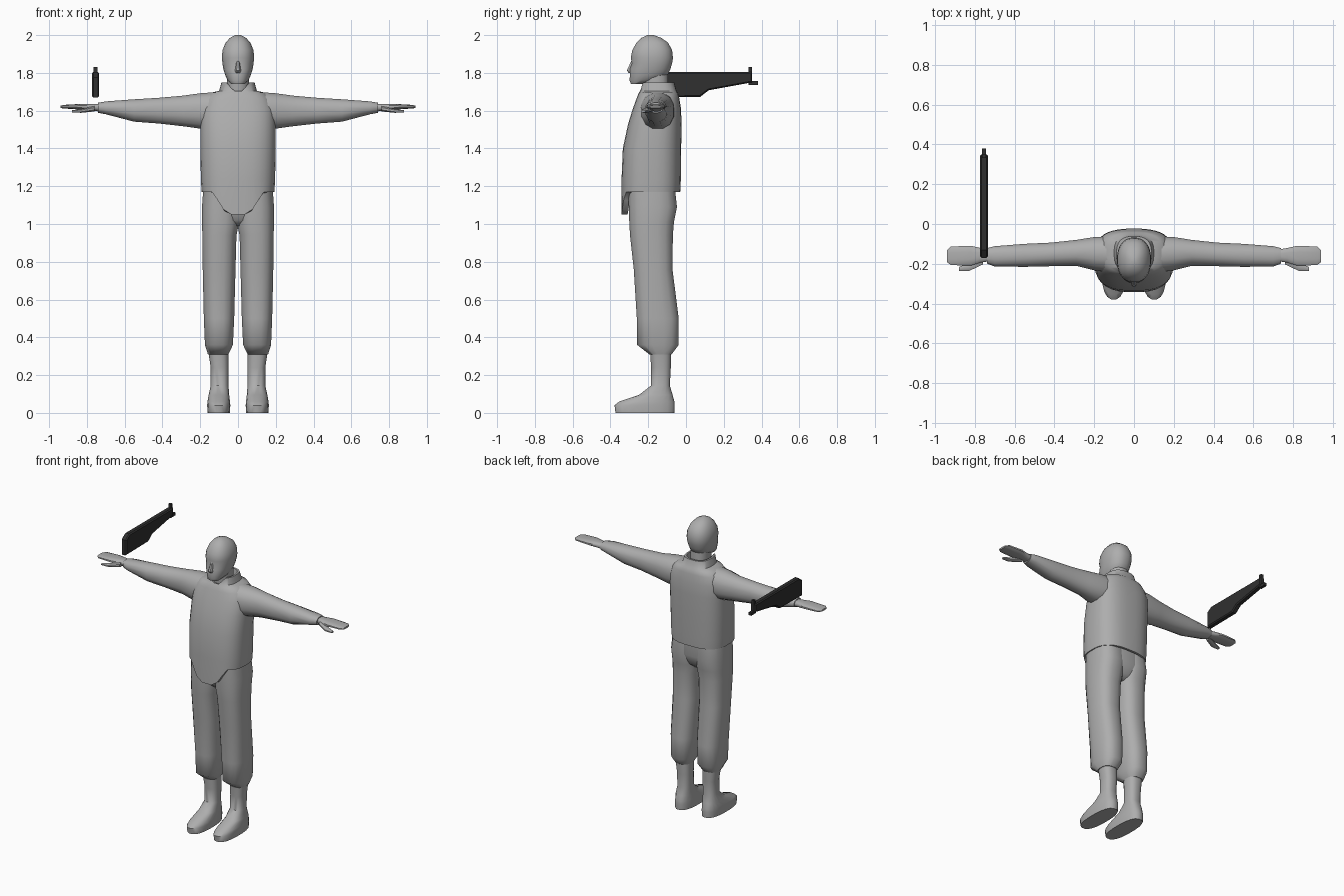
import bpy, bmesh, math


def material(name, v):
    m = bpy.data.materials.new(name)
    m.diffuse_color = (v, v, v, 1)
    return m


GREY = material("light grey", 0.42)
DARK = material("dark gunmetal", 0.03)


def finish(name, bm, mat, angle=50, mirror=False):
    bmesh.ops.recalc_face_normals(bm, faces=bm.faces)
    me = bpy.data.meshes.new(name)
    bm.to_mesh(me)
    bm.free()
    me.materials.append(mat)
    me.shade_smooth()
    me.set_sharp_from_angle(angle=math.radians(angle))
    ob = bpy.data.objects.new(name, me)
    bpy.context.collection.objects.link(ob)
    if mirror:
        ob.modifiers.new("mirror", 'MIRROR').use_clip = False
        ob.modifiers["mirror"].use_mirror_merge = False
    return ob


def loft(name, rings, axis='z', n=16, power=2.3, angle=50, mirror=False):
    """Rings are (position, a0, a1, b0, b1[, (dip depth, outer, inner half width)])."""
    bm = bmesh.new()
    loops = []
    for r in rings:
        t, a0, a1, b0, b1 = r[:5]
        loop = []
        for i in range(n):
            w = 2 * math.pi * (i + 0.5) / n
            c, s = math.cos(w), math.sin(w)
            a = (a0 + a1) / 2 + (a1 - a0) / 2 * math.copysign(abs(c) ** (2 / power), c)
            b = (b0 + b1) / 2 + (b1 - b0) / 2 * math.copysign(abs(s) ** (2 / power), s)
            p = t
            if len(r) > 5 and s < 0:  # dip the front middle of the ring
                depth, outer, inner = r[5]
                p -= depth * min(1, max(0, (outer - abs(a)) / (outer - inner)))
            loop.append(bm.verts.new((a, b, p) if axis == 'z' else (p, a, b)))
        loops.append(loop)
    for l0, l1 in zip(loops, loops[1:]):
        for i in range(n):
            j = (i + 1) % n
            bm.faces.new((l0[i], l0[j], l1[j], l1[i]))
    bm.faces.new(loops[0])
    bm.faces.new(loops[-1])
    return finish(name, bm, GREY, angle, mirror)


def prism(name, x0, x1, outline, bevel=0.0):
    """Extrude a (y, z) outline along x."""
    bm = bmesh.new()
    f = bm.faces.new([bm.verts.new((x0, y, z)) for y, z in outline])
    ext = bmesh.ops.extrude_face_region(bm, geom=[f])
    for v in ext['geom']:
        if isinstance(v, bmesh.types.BMVert):
            v.co.x = x1
    if bevel:
        edges = [e for e in bm.edges if abs(e.verts[0].co.x - e.verts[1].co.x) < 1e-6]
        bmesh.ops.bevel(bm, geom=edges, offset=bevel, segments=1, affect='EDGES')
    return finish(name, bm, DARK, 25)


# Vest: hollow hem with front flap, shoulders, stand-up collar open in front
FLAP = (0.12, 0.135, 0.06)
NECK = (0.05, 0.06, 0.02)
loft("vest", [
    (1.28, -0.17, 0.17, -0.29, -0.06),
    (1.17, -0.18, 0.18, -0.31, -0.045, FLAP),
    (1.17, -0.193, 0.193, -0.343, -0.03, FLAP),
    (1.23, -0.197, 0.197, -0.342, -0.027),
    (1.40, -0.2, 0.2, -0.335, -0.025),
    (1.53, -0.2, 0.2, -0.307, -0.023),
    (1.61, -0.196, 0.196, -0.282, -0.026),
    (1.665, -0.175, 0.175, -0.262, -0.035),
    (1.695, -0.145, 0.145, -0.25, -0.042),
    (1.705, -0.1, 0.1, -0.243, -0.05),
    (1.75, -0.088, 0.088, -0.24, -0.062, NECK),
    (1.75, -0.076, 0.076, -0.23, -0.075, NECK),
    (1.69, -0.07, 0.07, -0.22, -0.085)], n=32, power=2.7, angle=55)

# Neck, head and nose
loft("neck", [(1.67, -0.06, 0.06, -0.225, -0.09),
              (1.80, -0.06, 0.06, -0.235, -0.095)])
loft("head", [
    (1.742, -0.036, 0.036, -0.292, -0.225),
    (1.762, -0.056, 0.056, -0.3, -0.14),
    (1.79, -0.069, 0.069, -0.297, -0.095),
    (1.82, -0.078, 0.078, -0.298, -0.082),
    (1.85, -0.083, 0.083, -0.287, -0.073),
    (1.88, -0.086, 0.086, -0.293, -0.068),
    (1.92, -0.083, 0.083, -0.285, -0.073),
    (1.96, -0.066, 0.066, -0.263, -0.094),
    (1.985, -0.043, 0.043, -0.237, -0.13),
    (2.0, -0.015, 0.015, -0.205, -0.17)], n=24)
loft("nose", [(1.80, -0.014, 0.014, -0.304, -0.27),
              (1.812, -0.017, 0.017, -0.315, -0.27),
              (1.865, -0.008, 0.008, -0.29, -0.26)], n=8)

# Sleeves, hands and thumbs
loft("sleeve", [
    (0.13, -0.245, -0.06, 1.50, 1.70),
    (0.20, -0.235, -0.063, 1.502, 1.695),
    (0.29, -0.212, -0.078, 1.515, 1.682),
    (0.42, -0.214, -0.092, 1.53, 1.67),
    (0.55, -0.217, -0.098, 1.54, 1.662),
    (0.70, -0.215, -0.11, 1.58, 1.65),
    (0.74, -0.20, -0.12, 1.588, 1.643)], axis='x', n=12, mirror=True)
loft("hand", [
    (0.71, -0.185, -0.13, 1.592, 1.637),
    (0.77, -0.195, -0.12, 1.60, 1.637),
    (0.82, -0.21, -0.108, 1.605, 1.637),
    (0.92, -0.208, -0.112, 1.611, 1.631),
    (0.94, -0.192, -0.13, 1.614, 1.626)], axis='x', n=12, power=2.6, mirror=True)
loft("thumb", [
    (0.76, -0.205, -0.165, 1.595, 1.625),
    (0.83, -0.238, -0.195, 1.588, 1.61),
    (0.88, -0.237, -0.215, 1.59, 1.603)], axis='x', n=8, mirror=True)

# Trousers: hips joining two legs gathered above the ankle
loft("hips", [
    (0.99, -0.06, 0.06, -0.25, -0.11),
    (1.02, -0.12, 0.12, -0.285, -0.075),
    (1.09, -0.18, 0.18, -0.302, -0.05),
    (1.24, -0.178, 0.178, -0.30, -0.06)], n=24, power=2.6)
loft("trouser_leg", [
    (0.31, 0.05, 0.16, -0.195, -0.075),
    (0.36, 0.026, 0.176, -0.26, -0.037),
    (0.50, 0.019, 0.182, -0.262, -0.037),
    (0.76, 0.012, 0.188, -0.278, -0.07),
    (0.94, 0.007, 0.19, -0.298, -0.068),
    (1.01, -0.008, 0.192, -0.302, -0.062),
    (1.09, -0.01, 0.192, -0.305, -0.046),
    (1.22, -0.01, 0.183, -0.305, -0.06)], n=16, power=2.6, mirror=True)

# Boots with shafts
loft("boot", [
    (0.0, 0.043, 0.161, -0.375, -0.06),
    (0.04, 0.04, 0.164, -0.38, -0.058),
    (0.06, 0.042, 0.162, -0.355, -0.06),
    (0.095, 0.046, 0.156, -0.25, -0.07),
    (0.145, 0.05, 0.145, -0.185, -0.085),
    (0.24, 0.05, 0.145, -0.185, -0.08),
    (0.34, 0.05, 0.16, -0.192, -0.078)], n=20, power=2.5, mirror=True)

# Pistol floating above the right hand, with sight and barrel tip
prism("gun_body", -0.773, -0.735, [
    (-0.17, 1.67), (0.075, 1.673), (0.12, 1.708), (0.35, 1.75),
    (0.35, 1.804), (-0.13, 1.804), (-0.17, 1.775)], bevel=0.007)


def box(name, x0, x1, y0, y1, z0, z1):
    prism(name, x0, x1, [(y0, z0), (y1, z0), (y1, z1), (y0, z1)])


box("gun_sight", -0.764, -0.744, 0.331, 0.35, 1.79, 1.83)
box("gun_barrel_tip", -0.764, -0.744, 0.33, 0.38, 1.737, 1.757)
